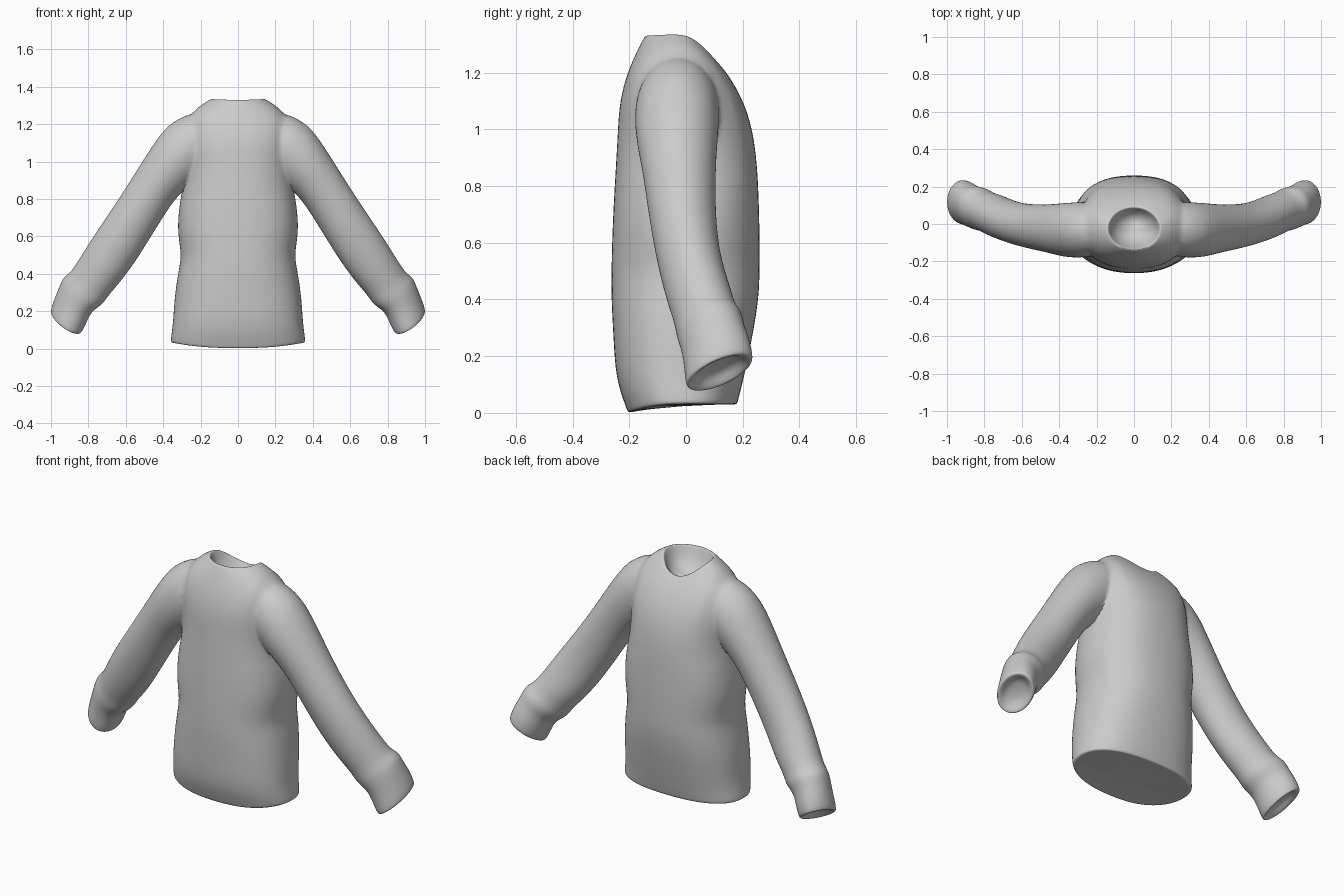
import bpy, bmesh
from math import sin, cos, pi
from mathutils import Vector

if "Cube" in bpy.data.objects:
    bpy.data.objects.remove(bpy.data.objects["Cube"])

SEG = 24


def spow(v, e):
    return abs(v) ** e * (1 if v >= 0 else -1)


def loft(name, rings, levels):
    """Skin closed rings into a capped, subdivided tube."""
    bm = bmesh.new()
    loops = [[bm.verts.new(p) for p in r] for r in rings]
    for a, b in zip(loops, loops[1:]):
        for i in range(SEG):
            j = (i + 1) % SEG
            bm.faces.new((a[i], a[j], b[j], b[i]))
    bm.faces.new(loops[0])
    bm.faces.new(loops[-1])
    bmesh.ops.recalc_face_normals(bm, faces=bm.faces)
    me = bpy.data.meshes.new(name)
    bm.to_mesh(me)
    bm.free()
    ob = bpy.data.objects.new(name, me)
    bpy.context.collection.objects.link(ob)
    bpy.context.view_layer.objects.active = ob
    m = ob.modifiers.new("Subdivide", 'SUBSURF')
    m.levels = levels
    bpy.ops.object.modifier_apply(modifier=m.name)
    return ob


def body_ring(hw, yf, yb, zf, zs, zb, p=2.4):
    """Horizontal ring with separate front, side and back heights."""
    pts = []
    for i in range(SEG):
        t = 2 * pi * i / SEG
        c, s = cos(t), sin(t)
        z = zs + ((zb if s > 0 else zf) - zs) * s * s
        pts.append(Vector((hw * spow(c, 2 / p),
                           (yf + yb) / 2 + (yb - yf) / 2 * spow(s, 2 / p), z)))
    return pts


def sleeve_ring(side, ux, uz, lx, lz, y0, y1, k=0.0):
    """Ring spanning an outer and an inner sleeve edge; k tilts it in y."""
    pts = []
    for i in range(SEG):
        t = 2 * pi * i / SEG
        c, s = cos(t), sin(t)
        yr = (y1 - y0) / 2
        pts.append(Vector((side * ((ux + lx) / 2 + (ux - lx) / 2 * c),
                           (y0 + y1) / 2 + yr * s,
                           (uz + lz) / 2 + (uz - lz) / 2 * c + k * yr * s)))
    return pts


# Torso: hem cap, body, shoulders, neckline and recessed neck opening
BODY = [
    (.20, -.12, .10, .015, .025, .03),
    (.345, -.195, .17, .002, .03, .03),
    (.362, -.207, .182, .0, .033, .03),
    (.363, -.215, .187, .025, .05, .05),
    (.350, -.250, .205, .12, .13, .12),
    (.343, -.258, .237, .27, .27, .27),
    (.322, -.266, .260, .41, .41, .41),
    (.302, -.265, .262, .51, .50, .51),
    (.328, -.262, .262, .63, .62, .63),
    (.318, -.256, .258, .76, .76, .78),
    (.292, -.248, .252, .89, .89, .88),
    (.288, -.242, .240, 1.0, 1.0, .98),
    (.300, -.236, .213, 1.1, 1.13, 1.08),
    (.275, -.208, .165, 1.2, 1.24, 1.17),
    (.205, -.172, .125, 1.28, 1.30, 1.222, 2.2),
    (.147, -.146, .096, 1.33, 1.335, 1.252, 2),
    (.138, -.138, .088, 1.332, 1.336, 1.253, 2),
    (.128, -.128, .078, 1.305, 1.305, 1.235, 2),
    (.105, -.105, .055, 1.25, 1.25, 1.20, 2),
    (.050, -.06, .01, 1.205, 1.205, 1.18, 2),
]
sweater = loft("sweater", [body_ring(*r) for r in BODY], 2)

# Sleeves: shoulder, arm, puffed cuff and recessed cuff opening
SLEEVE = [
    (.20, 1.265, .15, .97, -.16, .10),
    (.29, 1.25, .21, .91, -.18, .12),
    (.375, 1.20, .26, .865, -.183, .118),
    (.46, 1.085, .30, .835, -.175, .112),
    (.555, .93, .355, .775, -.153, .105),
    (.665, .76, .445, .63, -.132, .105),
    (.775, .60, .54, .475, -.102, .12, .1),
    (.86, .46, .625, .36, -.066, .16, .2),
    (.90, .40, .69, .29, -.04, .175, .25),
    (.935, .38, .72, .24, -.035, .20, .3),
    (.955, .33, .775, .21, -.02, .205, .3),
    (.98, .27, .80, .165, -.008, .225, .35),
    (1.004, .20, .828, .10, -.003, .238, .38),
    (.997, .188, .842, .09, .006, .232, .38),
    (.975, .188, .853, .105, .025, .21, .38),
    (.945, .20, .86, .15, .06, .17, .38),
]
for side, label in ((1, "right"), (-1, "left")):
    sleeve = loft(label + "_sleeve", [sleeve_ring(side, *r) for r in SLEEVE], 2)
    bpy.context.view_layer.objects.active = sweater
    m = sweater.modifiers.new("Join", 'BOOLEAN')
    m.operation = 'UNION'
    m.solver = 'EXACT'
    m.object = sleeve
    bpy.ops.object.modifier_apply(modifier=m.name)
    bpy.data.objects.remove(sleeve)

# Soften the shoulder and armpit seams
bm = bmesh.new()
bm.from_mesh(sweater.data)
bmesh.ops.remove_doubles(bm, verts=bm.verts, dist=.002)
seam = [v for v in bm.verts if .21 < abs(v.co.x) < .37 and v.co.z > .84]
for _ in range(6):
    bmesh.ops.smooth_vert(bm, verts=seam, factor=.5,
                          use_axis_x=True, use_axis_y=True, use_axis_z=True)
bm.to_mesh(sweater.data)
bm.free()

bpy.ops.object.select_all(action='DESELECT')
sweater.select_set(True)
bpy.context.view_layer.objects.active = sweater
bpy.ops.object.shade_smooth_by_angle(angle=1.0)
